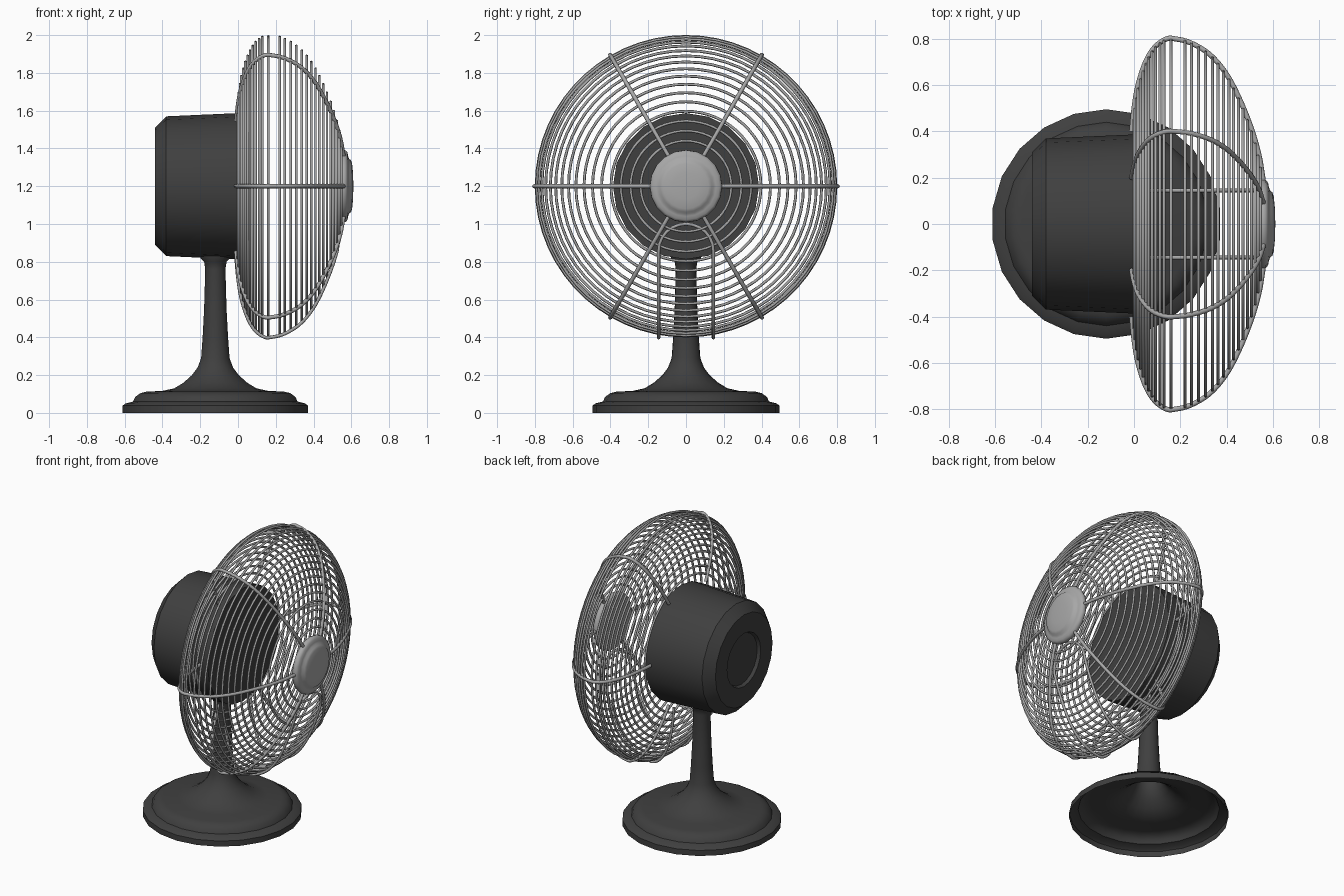
import bpy, bmesh, math
from mathutils import Vector

if "Cube" in bpy.data.objects:
    bpy.data.objects.remove(bpy.data.objects["Cube"])

HUB_Z = 1.2      # height of the fan axis
STAND_X = -0.12  # centre of the stand


def material(name, v):
    m = bpy.data.materials.new(name)
    m.diffuse_color = (v, v, v, 1)
    m.use_nodes = True
    m.node_tree.nodes["Principled BSDF"].inputs["Base Color"].default_value = m.diffuse_color
    return m


DARK = material("dark grey plastic", 0.05)
METAL = material("grey metal", 0.39)


def finish(name, bm, mat, angle=40):
    me = bpy.data.meshes.new(name)
    bm.to_mesh(me)
    bm.free()
    ob = bpy.data.objects.new(name, me)
    bpy.context.collection.objects.link(ob)
    me.materials.append(mat)
    bpy.ops.object.select_all(action='DESELECT')
    ob.select_set(True)
    bpy.context.view_layer.objects.active = ob
    bpy.ops.object.shade_smooth_by_angle(angle=math.radians(angle))
    return ob


def lathe(bm, profile, sides, place, closed=False, turn=0.0):
    """Spin (radius, height) points; place maps x, y, height to the model."""
    rows = []
    for r, h in profile:
        rows.append([bm.verts.new(place(r * math.cos(2 * math.pi * (i + turn) / sides),
                                        r * math.sin(2 * math.pi * (i + turn) / sides), h))
                     for i in range(sides)])
    pairs = list(zip(rows, rows[1:])) + ([(rows[-1], rows[0])] if closed else [])
    for a, b in pairs:
        for i in range(sides):
            j = (i + 1) % sides
            bm.faces.new((a[i], a[j], b[j], b[i]))


def turned(name, profile, sides, place, mat, angle=40, turn=0.0):
    bm = bmesh.new()
    lathe(bm, profile, sides, place, turn=turn)
    bmesh.ops.remove_doubles(bm, verts=bm.verts, dist=1e-5)
    return finish(name, bm, mat, angle)


def upright(x, y, h):
    return (STAND_X + x, y, h)


def along_x(x, y, h):
    return (h, x, HUB_Z + y)


def tube(name, points, radius, mat, sides=8):
    """Sweep a round wire along the points."""
    pts = [Vector(p) for p in points]
    bm = bmesh.new()
    rows = []
    side = None
    for k, p in enumerate(pts):
        t = (pts[min(k + 1, len(pts) - 1)] - pts[max(k - 1, 0)]).normalized()
        side = t.orthogonal() if side is None else side - t * side.dot(t)
        side.normalize()
        up = t.cross(side)
        rows.append([bm.verts.new(p + radius * (side * math.cos(a) + up * math.sin(a)))
                     for a in (2 * math.pi * i / sides for i in range(sides))])
    for a, b in zip(rows, rows[1:]):
        for i in range(sides):
            j = (i + 1) % sides
            bm.faces.new((a[i], a[j], b[j], b[i]))
    bm.faces.new(rows[0][::-1])
    bm.faces.new(rows[-1])
    return finish(name, bm, mat, 60)


def spline(pts, steps=4):
    """Smooth curve through 2D points."""
    v = [Vector(p) for p in pts]
    v = [2 * v[0] - v[1]] + v + [2 * v[-1] - v[-2]]
    out = []
    for a, b, c, d in zip(v, v[1:], v[2:], v[3:]):
        for s in range(steps):
            t = s / steps
            out.append(0.5 * (2 * b + (c - a) * t + (2 * a - 5 * b + 4 * c - d) * t * t
                              + (3 * b - a - 3 * c + d) * t ** 3))
    return out + [v[-2]]


# Stand: hollow round foot flowing into the neck
turned("stand", [(0.496, 0), (0.496, 0.038), (0.48, 0.05), (0.44, 0.06), (0.428, 0.085),
                 (0.40, 0.105), (0.37, 0.112), (0.28, 0.117), (0.22, 0.13), (0.17, 0.16),
                 (0.125, 0.2), (0.095, 0.24), (0.076, 0.29), (0.068, 0.4), (0.06, 0.55),
                 (0.054, 0.76), (0.06, 0.8), (0.08, 0.82), (0.08, 0.86)],
       22, upright, DARK, 45, turn=0.5)

# Motor housing with a chamfered back and a recessed round plate
turned("motor_housing", [(0, -0.42), (0.172, -0.42), (0.182, -0.44), (0.31, -0.44),
                         (0.37, -0.38), (0.387, 0.0), (0.387, 0.04), (0, 0.04)],
       20, along_x, DARK, 30)

# Cage outline as (radius, x), back half then front half
BACK = [(0.40, -0.01), (0.50, 0.0), (0.60, 0.017), (0.70, 0.05), (0.765, 0.09), (0.80, 0.14)]
FRONT = [(0.80, 0.18), (0.783, 0.245), (0.735, 0.325), (0.655, 0.395), (0.55, 0.452),
         (0.42, 0.505), (0.30, 0.54), (0.18, 0.56)]
outline = spline(BACK + FRONT)


def x_at(half, r):
    """Position along the axis where the cage outline has radius r."""
    pts = sorted((p[0], p[1]) for p in spline(half))
    for (r0, x0), (r1, x1) in zip(pts, pts[1:]):
        if r0 <= r <= r1:
            return x0 + (x1 - x0) * (r - r0) / (r1 - r0)
    return pts[-1][1]


# Cage rings: front and back share the same radii
bm = bmesh.new()
RADII = [0.79, 0.779, 0.763, 0.743, 0.718, 0.69, 0.658, 0.622, 0.583, 0.54, 0.495,
         0.447, 0.397, 0.345, 0.293, 0.24]
WIRE = 0.0075
rings = [(0.793, 0.16)]
for r in RADII:
    rings.append((r, x_at(FRONT, r) - 0.005))
    if r > 0.42:
        rings.append((r, x_at(BACK, r) + 0.005))
for r, x in rings:
    section = [(r + WIRE * math.cos(math.pi * k / 3), x + WIRE * math.sin(math.pi * k / 3))
               for k in range(6)]
    lathe(bm, section, 60, along_x, closed=True)
finish("cage_rings", bm, METAL, 75)

# Six spokes over the cage
for n in range(6):
    a = math.radians(60 * n)
    tube(f"spoke_{n + 1}", [(x, r * math.cos(a), HUB_Z + r * math.sin(a)) for r, x in outline],
         0.011, METAL)

# Looped wire under the hub, running round the bottom of the cage
HALF = 0.145
run = [(x, HALF, HUB_Z - math.sqrt((r + 0.012) ** 2 - HALF * HALF))
       for r, x in outline if r > 0.33]
top_x, _, top_z = run[-1]
arch = []
for k in range(1, 12):
    a = math.pi * k / 12
    arch.append((top_x + 0.02 * math.sin(a), HALF * math.cos(a),
                 top_z + (1.0 - top_z) * math.sin(a)))
tube("lower_loop", run + arch + [(x, -y, z) for x, y, z in reversed(run)], 0.009, METAL)

# Hub cap: rounded collar with a softly domed centre
turned("hub_cap", [(0, 0.535), (0.17, 0.535), (0.186, 0.542), (0.192, 0.555), (0.19, 0.57),
                   (0.178, 0.58), (0.16, 0.583), (0.146, 0.588), (0.137, 0.598),
                   (0.12, 0.604), (0.07, 0.609), (0, 0.611)],
       20, along_x, METAL, 60)
